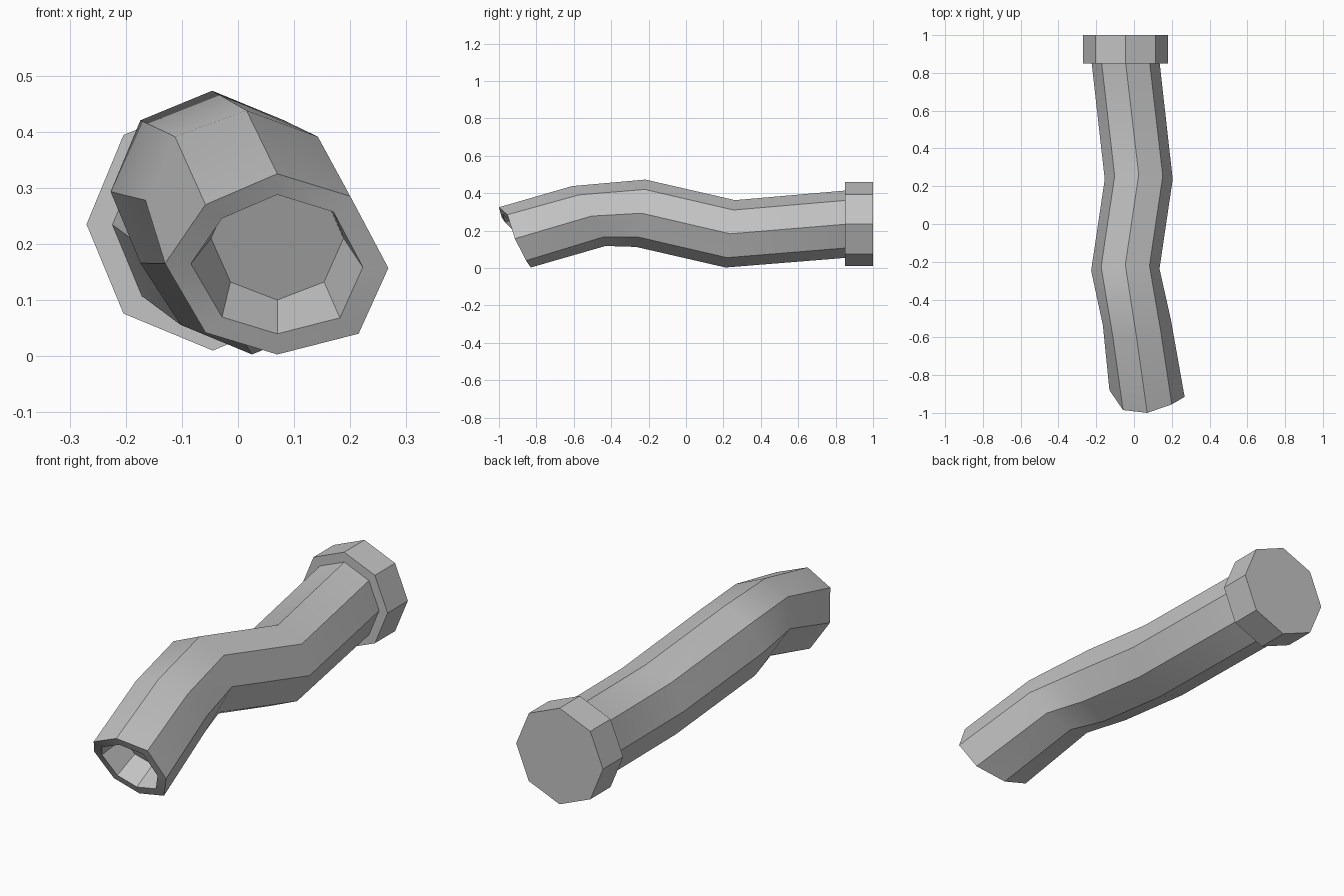
import bpy, bmesh, math
from mathutils import Vector

cube = bpy.data.objects.get("Cube")
if cube:
    bpy.data.objects.remove(cube, do_unlink=True)

SIDES = 8

grey = bpy.data.materials.new("plain_grey")
grey.use_nodes = True
colour = (0.55, 0.55, 0.55, 1)
grey.diffuse_color = colour
grey.node_tree.nodes["Principled BSDF"].inputs["Base Color"].default_value = colour


def ring(centre, right, up):
    """Octagon around a centre, spanned by its right and up half-axes."""
    c, r, u = Vector(centre), Vector(right), Vector(up)
    steps = [2 * math.pi * k / SIDES for k in range(SIDES)]
    return [c + r * math.cos(a) + u * math.sin(a) for a in steps]


def loft(name, rings):
    """Skin a row of rings and close both ends."""
    bm = bmesh.new()
    loops = [[bm.verts.new(p) for p in points] for points in rings]
    for a, b in zip(loops, loops[1:]):
        for k in range(SIDES):
            n = (k + 1) % SIDES
            bm.faces.new((a[k], a[n], b[n], b[k]))
    bm.faces.new(loops[0])
    bm.faces.new(loops[-1])
    bmesh.ops.recalc_face_normals(bm, faces=bm.faces)
    mesh = bpy.data.meshes.new(name)
    bm.to_mesh(mesh)
    bm.free()
    mesh.materials.append(grey)
    obj = bpy.data.objects.new(name, mesh)
    bpy.context.collection.objects.link(obj)
    bpy.ops.object.select_all(action='DESELECT')
    obj.select_set(True)
    bpy.context.view_layer.objects.active = obj
    bpy.ops.object.shade_smooth_by_angle(angle=math.radians(35))
    return obj


# Slanted, slightly uneven mouth of the pipe
mouth_centre = Vector((0.07, -0.91, 0.163))
mouth = [Vector(p) for p in (
    (0.268, -0.915, 0.157), (0.2, -0.955, 0.285), (0.07, -1.0, 0.325),
    (-0.058, -0.985, 0.27), (-0.13, -0.88, 0.165), (-0.058, -0.835, 0.042),
    (0.07, -0.83, 0.003), (0.215, -0.855, 0.04))]
lip = [mouth_centre.lerp(p, 0.77) for p in mouth]
recess_floor = ring((0.07, -0.78, 0.21), (0.118, 0, 0), (0, -0.05, 0.11))

# Bent pipe, from the recess floor out over the lip and back to the cap
loft("bent_pipe", [
    recess_floor, lip, mouth,
    ring((0.015, -0.52, 0.278), (0.18, 0.015, 0), (0, -0.09, 0.16)),
    ring((-0.046, -0.242, 0.293), (0.181, 0.005, 0), (0, 0.025, 0.18)),
    ring((0.025, 0.237, 0.183), (0.18, 0, 0), (0, 0.025, 0.18)),
    ring((-0.045, 0.86, 0.235), (0.18, 0, 0), (0, 0, 0.18))])

# Wider closed cap on the back end
loft("end_cap", [
    ring((-0.045, y, 0.235), (0.225, 0, 0), (0, 0, 0.225)) for y in (0.85, 1.0)])
